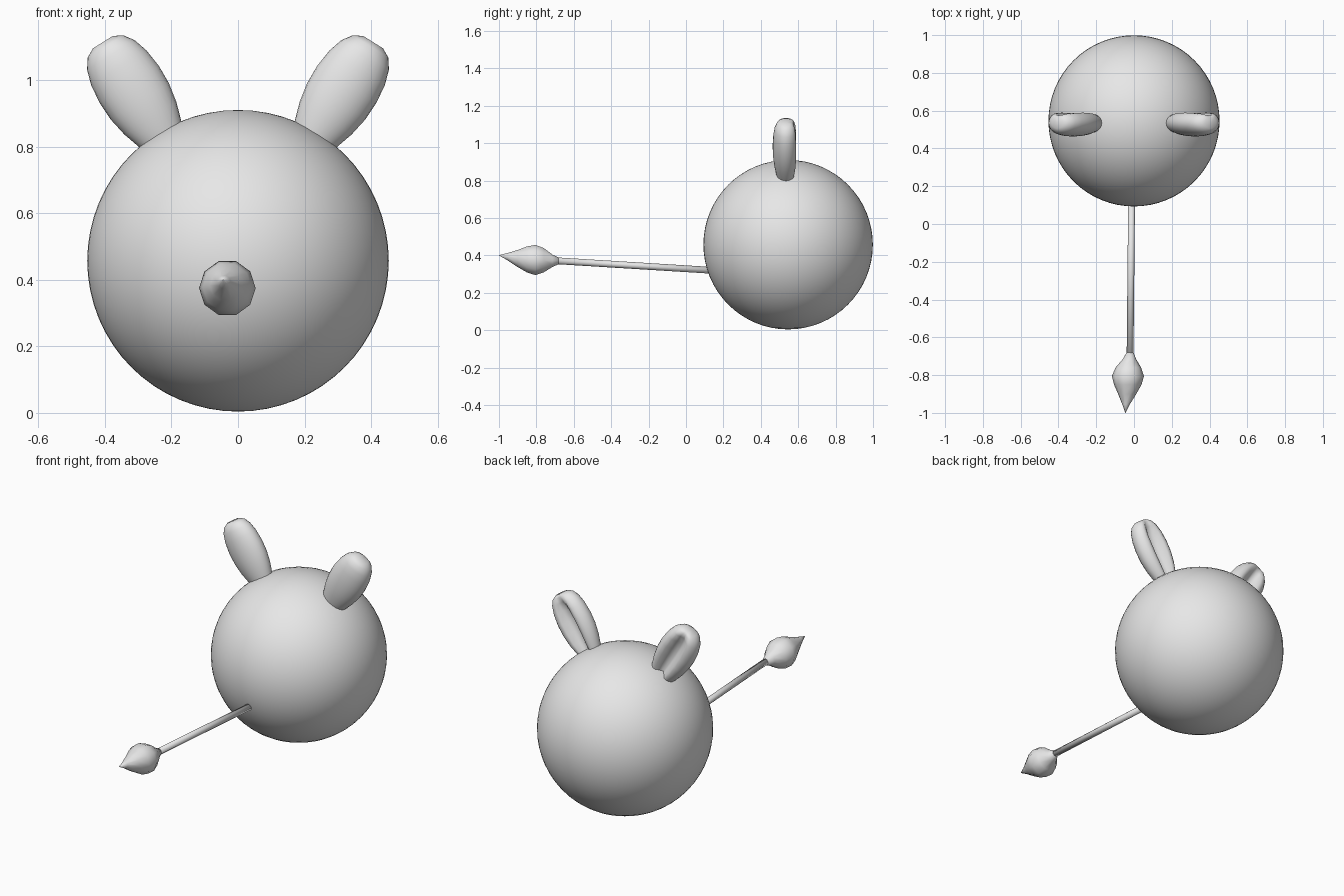
import bpy, bmesh, math
from mathutils import Vector

if "Cube" in bpy.data.objects:
    bpy.data.objects.remove(bpy.data.objects["Cube"])

grey = bpy.data.materials.new("plain grey")
grey.diffuse_color = (0.8, 0.8, 0.8, 1)
grey.use_nodes = True
grey.node_tree.nodes["Principled BSDF"].inputs["Base Color"].default_value = grey.diffuse_color


def finish(name, bm):
    bmesh.ops.recalc_face_normals(bm, faces=bm.faces[:])
    for f in bm.faces:
        f.smooth = True
    mesh = bpy.data.meshes.new(name)
    bm.to_mesh(mesh)
    bm.free()
    mesh.materials.append(grey)
    ob = bpy.data.objects.new(name, mesh)
    bpy.context.collection.objects.link(ob)
    return ob


def loft(name, rings):
    """Skin a list of equal-sized point rings and cap both ends."""
    bm = bmesh.new()
    rows = [[bm.verts.new(p) for p in ring] for ring in rings]
    n = len(rows[0])
    for a, b in zip(rows, rows[1:]):
        for i in range(n):
            j = (i + 1) % n
            bm.faces.new((a[i], a[j], b[j], b[i]))
    for row in (rows[0], rows[-1]):
        hub = bm.verts.new(sum((v.co for v in row), Vector()) / n)
        for i in range(n):
            bm.faces.new((row[i], row[(i + 1) % n], hub))
    return finish(name, bm)


def circle_ring(x, y, z, r, n):
    return [(x + r * math.cos(math.tau * i / n), y, z + r * math.sin(math.tau * i / n))
            for i in range(n)]


# Body: a smooth ball
bm = bmesh.new()
bmesh.ops.create_uvsphere(bm, u_segments=64, v_segments=32, radius=0.453)
bmesh.ops.translate(bm, verts=bm.verts[:], vec=(0, 0.546, 0.457))
finish("body", bm)

# Tail: thin rod rising slightly away from the body
loft("tail_rod", [circle_ring(-0.012, 0.20, 0.316, 0.018, 12),
                  circle_ring(-0.021, -0.71, 0.372, 0.018, 12)])

# Tail tip: pointed bulb, (x, y, z, radius)
bulb = [(-0.021, -0.68, 0.37, 0.018), (-0.024, -0.715, 0.371, 0.035),
        (-0.03, -0.76, 0.374, 0.068), (-0.032, -0.805, 0.375, 0.085),
        (-0.033, -0.85, 0.378, 0.073), (-0.036, -0.90, 0.383, 0.048),
        (-0.042, -0.955, 0.393, 0.02), (-0.045, -1.0, 0.40, 0.001)]
loft("tail_tip", [circle_ring(*b, 10) for b in bulb])

# Ears: leaf shape hollowed on the back, (distance along ear, half width, half depth, groove)
leaf = [(-0.06, 0.025, 0.02, 0.01), (-0.02, 0.05, 0.038, 0.025), (0.04, 0.073, 0.052, 0.045),
        (0.10, 0.092, 0.064, 0.06), (0.16, 0.103, 0.07, 0.07), (0.22, 0.105, 0.072, 0.07),
        (0.28, 0.098, 0.069, 0.06), (0.325, 0.084, 0.062, 0.035), (0.355, 0.063, 0.05, 0.01),
        (0.37, 0.035, 0.03, 0.0)]
along, across = Vector((0.53, 0, 0.848)), Vector((0.848, 0, -0.53))
N = 28
for side, label in ((1, "right"), (-1, "left")):
    rings = []
    for t, w, d, groove in leaf:
        ring = []
        for i in range(N):
            a = math.tau * i / N
            s = math.cos(a)
            y = d * math.sin(a)
            if math.sin(a) > 0:
                y -= groove * math.exp(-(s / 0.33) ** 2)
            p = Vector((0.21, 0.535 + y, 0.80)) + along * t + across * (w * s)
            ring.append((p.x * side, p.y, p.z))
        rings.append(ring)
    loft("ear_" + label, rings)
